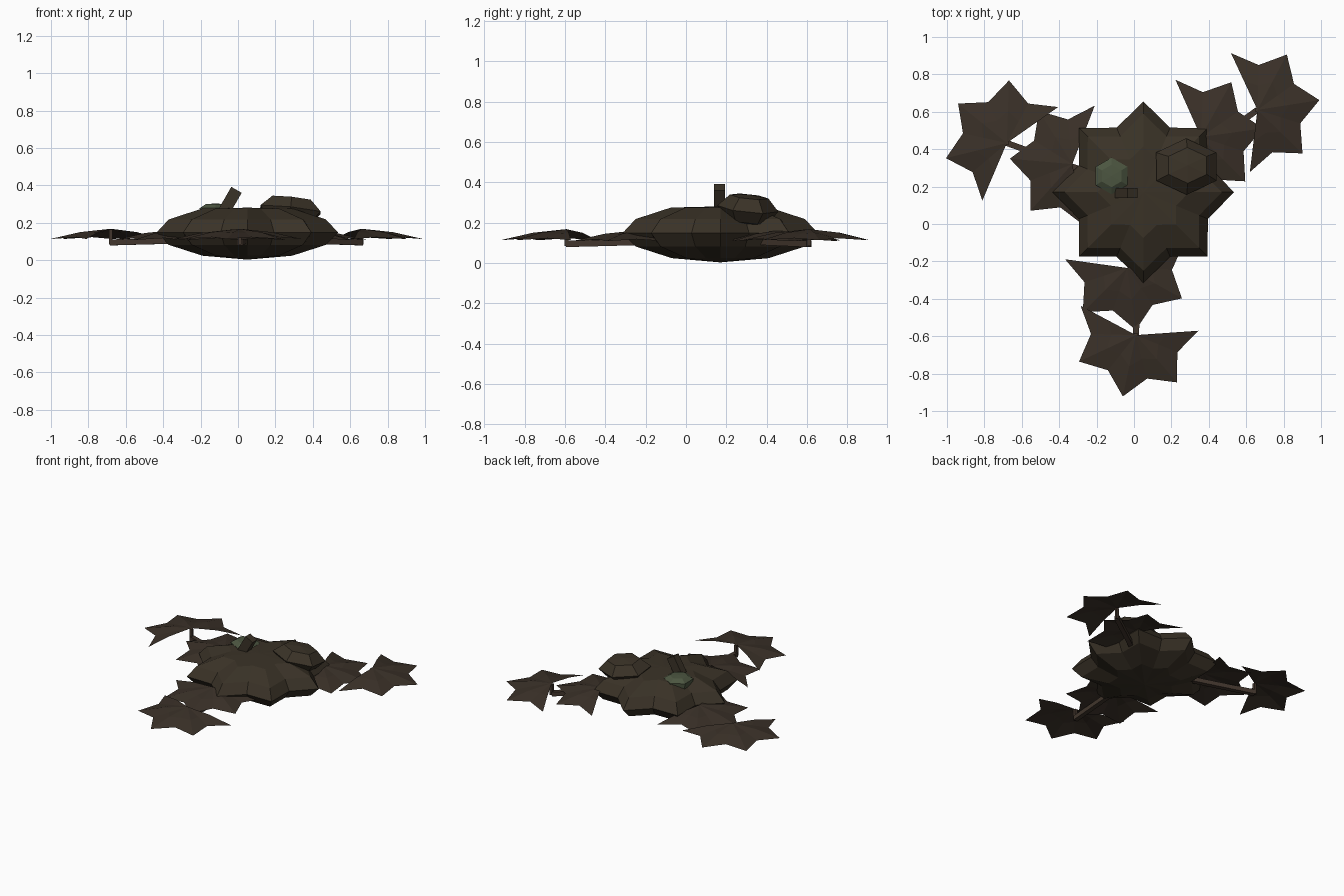
import bpy, bmesh, math
from mathutils import Matrix, Vector

if "Cube" in bpy.data.objects:
    bpy.data.objects.remove(bpy.data.objects["Cube"])


def material(name, rgb):
    m = bpy.data.materials.new(name)
    m.diffuse_color = (*rgb, 1)
    m.use_nodes = True
    m.node_tree.nodes["Principled BSDF"].inputs["Base Color"].default_value = m.diffuse_color
    return m


BARK = material("dark_bark", (0.042, 0.032, 0.020))
LEAF = material("dry_leaf", (0.042, 0.030, 0.021))
WOOD = material("strut_wood", (0.055, 0.037, 0.026))
GREEN = material("moss_green", (0.072, 0.092, 0.052))


def finish(name, bm, mat, recalc=True):
    if recalc:
        bmesh.ops.recalc_face_normals(bm, faces=bm.faces)
    me = bpy.data.meshes.new(name)
    bm.to_mesh(me)
    bm.free()
    me.materials.append(mat)
    ob = bpy.data.objects.new(name, me)
    bpy.context.collection.objects.link(ob)
    return ob


def lathe(name, profile, radii, mat, place, start=0.0):
    """Turn a (radius, z) profile; radii lists the scale of each segment.
    The first and last profile points are poles."""
    bm = bmesh.new()
    n = len(radii)
    rings = []
    for r, z in profile[1:-1]:
        ring = []
        for i, k in enumerate(radii):
            a = start + math.tau * i / n
            ring.append(bm.verts.new((r * k * math.cos(a), r * k * math.sin(a), z)))
        rings.append(ring)
    low = bm.verts.new((0, 0, profile[0][1]))
    high = bm.verts.new((0, 0, profile[-1][1]))
    for i in range(n):
        j = (i + 1) % n
        bm.faces.new((low, rings[0][j], rings[0][i]))
        bm.faces.new((high, rings[-1][i], rings[-1][j]))
        for a, b in zip(rings, rings[1:]):
            bm.faces.new((a[i], a[j], b[j], b[i]))
    bm.transform(place)
    return finish(name, bm, mat)


def beam(name, p, q, width, depth, mat):
    """Box running from p to q."""
    p, q = Vector(p), Vector(q)
    d = q - p
    bm = bmesh.new()
    bmesh.ops.create_cube(bm, size=1)
    rot = d.to_track_quat('Z', 'Y').to_matrix().to_4x4()
    bm.transform(Matrix.Translation((p + q) / 2) @ rot
                 @ Matrix.Diagonal((width, depth, d.length, 1)))
    return finish(name, bm, mat)


def leaf(name, x, y, z, heading):
    """Drooping five-pointed fan that spreads from its stem point."""
    bm = bmesh.new()
    hub = bm.verts.new((0, 0, 0))
    inner, outer = [], []
    for i in range(9):
        a = math.radians(heading + (i - 4) * 26.5)
        tip = i % 2 == 0
        for ring, r, h in ((inner, 0.17 if tip else 0.13, -0.018 if tip else -0.022),
                           (outer, 0.335 if tip else 0.24, -0.055 if tip else -0.045)):
            ring.append(bm.verts.new((r * math.cos(a), r * math.sin(a), h)))
    for i in range(8):
        bm.faces.new((hub, inner[i], inner[i + 1]))
        bm.faces.new((inner[i], outer[i], outer[i + 1], inner[i + 1]))
    bm.transform(Matrix.Translation((x, y, z)))
    return finish(name, bm, LEAF, recalc=False)


# Eight-pointed flattened hull
lathe("hull", [(0, 0.003), (0.24, 0.024), (0.42, 0.082), (0.485, 0.148),
               (0.42, 0.218), (0.245, 0.275), (0, 0.281)],
      [1, 0.77] * 8, BARK, Matrix.Translation((0.05, 0.17, 0)))

# Six-sided raised dome, leaning slightly outward
lean = Matrix.Rotation(math.radians(6), 4, 'Y') @ Matrix.Rotation(math.radians(-6), 4, 'X')
lathe("side_dome", [(0, -0.09), (0.12, -0.06), (0.165, 0), (0.105, 0.06), (0, 0.07)],
      [1] * 6, BARK,
      Matrix.Translation((0.28, 0.307, 0.27)) @ lean @ Matrix.Diagonal((1.13, 0.92, 1, 1)),
      math.pi / 2)

# Green six-sided dome
lathe("green_dome", [(0, 0.22), (0.095, 0.24), (0.098, 0.278), (0.06, 0.300), (0, 0.303)],
      [1] * 6, GREEN, Matrix.Translation((-0.12, 0.257, 0)), math.pi / 2)

# Slanted square chimney
beam("chimney", (-0.09, 0.166, 0.234), (-0.008, 0.166, 0.376), 0.054, 0.064, BARK)

# Arms: outer leaf (x, y, heading), inner leaf (x, y, heading)
arms = {
    "front": ((0.01, -0.594, 258), (-0.037, -0.235, 278)),
    "left": ((-0.68, 0.433, 141), (-0.33, 0.32, 175)),
    "right": ((0.66, 0.61, 9), (0.358, 0.465, 8)),
}
for side, (far, near) in arms.items():
    leaf(side + "_outer_leaf", far[0], far[1], 0.168, far[2])
    leaf(side + "_inner_leaf", near[0], near[1], 0.163, near[2])
    # Strut under the leaves and the stem that carries the outer one
    beam(side + "_strut", (0.05, 0.17, 0.115), (far[0], far[1], 0.095), 0.032, 0.032, WOOD)
    beam(side + "_stem", (far[0], far[1], 0.085), (far[0], far[1], 0.164), 0.02, 0.02, WOOD)
